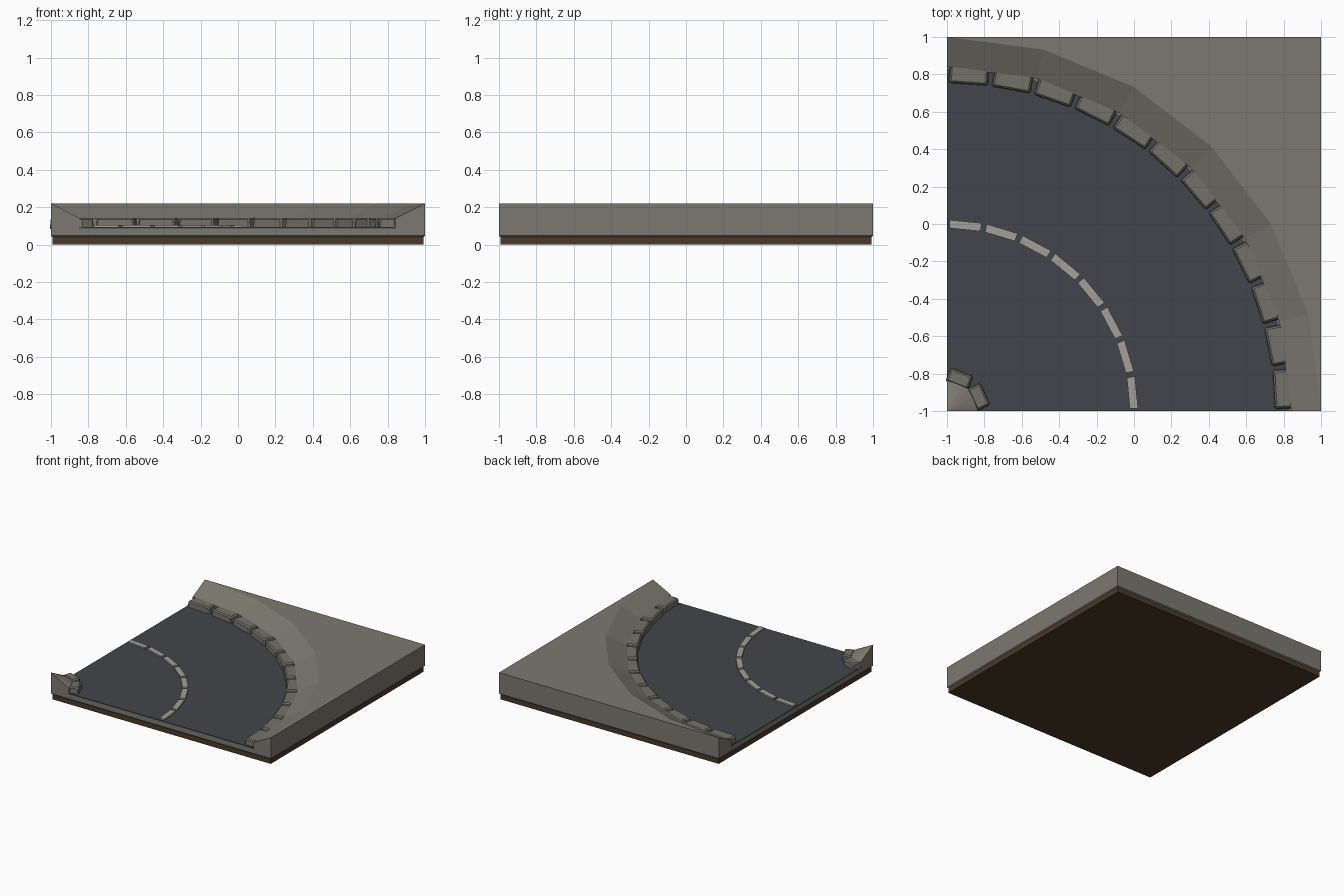
import bpy, bmesh, math, random
from mathutils import Matrix, Vector

if "Cube" in bpy.data.objects:
    bpy.data.objects.remove(bpy.data.objects["Cube"])

random.seed(3)
CX = CY = -1.0  # centre of the bend


def mat(name, rgb):
    m = bpy.data.materials.new(name)
    m.diffuse_color = (*rgb, 1)
    m.use_nodes = True
    m.node_tree.nodes["Principled BSDF"].inputs["Base Color"].default_value = m.diffuse_color
    return m


STONE = mat("stone", (0.20, 0.19, 0.16))
CURB = mat("curb_stone", (0.17, 0.165, 0.14))
ROAD = mat("asphalt", (0.055, 0.06, 0.07))
PAINT = mat("paint", (0.36, 0.35, 0.31))
DIRT = mat("dirt", (0.07, 0.042, 0.022))


def finish(name, bm, material):
    bmesh.ops.recalc_face_normals(bm, faces=bm.faces)
    me = bpy.data.meshes.new(name)
    bm.to_mesh(me)
    bm.free()
    me.materials.append(material)
    ob = bpy.data.objects.new(name, me)
    bpy.context.collection.objects.link(ob)
    return ob


def polar(r, deg, z):
    a = math.radians(deg)
    return Vector((CX + r * math.cos(a), CY + r * math.sin(a), z))


def slab(name, half, z0, z1, material, bevel=0.0):
    bm = bmesh.new()
    bmesh.ops.create_cube(bm, size=1, matrix=Matrix.Translation((0, 0, (z0 + z1) / 2))
                          @ Matrix.Diagonal((half * 2, half * 2, z1 - z0, 1)))
    if bevel:
        low = [e for e in bm.edges if all(v.co.z < z0 + 0.001 for v in e.verts)]
        bmesh.ops.bevel(bm, geom=low, offset=bevel, segments=1, affect='EDGES')
    return finish(name, bm, material)


def sector(name, r0, r1, a0, a1, segs, z0, z1, material):
    """Solid ring sector around the bend centre."""
    bm = bmesh.new()
    rows = []
    for i in range(segs + 1):
        a = a0 + (a1 - a0) * i / segs
        rows.append([bm.verts.new(polar(r, a, z))
                     for r, z in ((r0, z0), (r1, z0), (r1, z1), (r0, z1))])
    for p, q in zip(rows, rows[1:]):
        for k in range(4):
            bm.faces.new((p[k], p[(k + 1) % 4], q[(k + 1) % 4], q[k]))
    bm.faces.new(rows[0])
    bm.faces.new(rows[-1])
    return finish(name, bm, material)


def curb(name, r, deg, length, width):
    """Tapered, bevelled stone lying along the bend."""
    bm = bmesh.new()
    bmesh.ops.create_cube(bm, size=1, matrix=Matrix.Diagonal((width, length, 0.06, 1)))
    for v in bm.verts:
        if v.co.z > 0:
            v.co.x *= 0.92
            v.co.y *= 0.95
    edges = [e for e in bm.edges if any(v.co.z > 0 for v in e.verts)]
    bmesh.ops.bevel(bm, geom=edges, offset=0.009, segments=1, affect='EDGES')
    turn = math.radians(deg + random.uniform(-1, 1))
    bm.transform(Matrix.Translation(polar(r, deg, 0.112)) @ Matrix.Rotation(turn, 4, 'Z'))
    return finish(name, bm, CURB)


# Layered base
slab("dirt_base", 0.993, 0, 0.045, DIRT)
slab("stone_plate", 1.0, 0.04, 0.086, STONE, 0.008)

# Road and centre line
sector("road", 0.15, 1.83, 0, 90, 24, 0.084, 0.093, ROAD)
for i in range(8):
    a = i * 11.25
    sector(f"lane_dash_{i + 1}", 0.978, 1.022, a + 0.75, a + 10.5, 1, 0.09, 0.105, PAINT)

# Curb stones: outer and inner rows
for i in range(12):
    curb(f"outer_curb_{i + 1}", 1.80, 3.75 + 7.5 * i, 0.212, 0.10)
for i, a in enumerate((24, 69)):
    curb(f"inner_curb_{i + 1}", 0.185, a, 0.13, 0.08)

# Outer bank: six-sided slope rising to a flat corner
bm = bmesh.new()
angles = [15 * i for i in range(7)]
foot, low, rim = [[bm.verts.new(polar(r, a, z)) for a in angles]
                  for r, z in ((1.84, 0.086), (1.84, 0.14), (2.0, 0.22))]
corner = bm.verts.new((1, 1, 0.22))
b0, b1, b2 = [bm.verts.new((x, y, 0.086)) for x, y in ((1, -1), (1, 1), (-1, 1))]
for s, t in ((foot, low), (low, rim)):
    for i in range(6):
        bm.faces.new((s[i], s[i + 1], t[i + 1], t[i]))
bm.faces.new(rim + [corner])
bm.faces.new(foot + [b2, b1, b0])
bm.faces.new((foot[0], low[0], rim[0], b0))
bm.faces.new((foot[6], low[6], rim[6], b2))
bm.faces.new((b0, b1, corner, rim[0]))
bm.faces.new((b1, b2, rim[6], corner))
bmesh.ops.triangulate(bm, faces=[f for f in bm.faces if len(f.verts) > 4])
finish("outer_bank", bm, STONE)

# Inner mound: quarter cone in the near corner
bm = bmesh.new()
foot, low = [[bm.verts.new(polar(0.165, a, z)) for a in angles] for z in (0.086, 0.135)]
tip = bm.verts.new((CX, CY, 0.22))
base = bm.verts.new((CX, CY, 0.086))
for i in range(6):
    bm.faces.new((foot[i], foot[i + 1], low[i + 1], low[i]))
    bm.faces.new((low[i], low[i + 1], tip))
    bm.faces.new((foot[i + 1], foot[i], base))
for k in (0, 6):
    bm.faces.new((base, foot[k], low[k], tip))
finish("inner_mound", bm, STONE)
